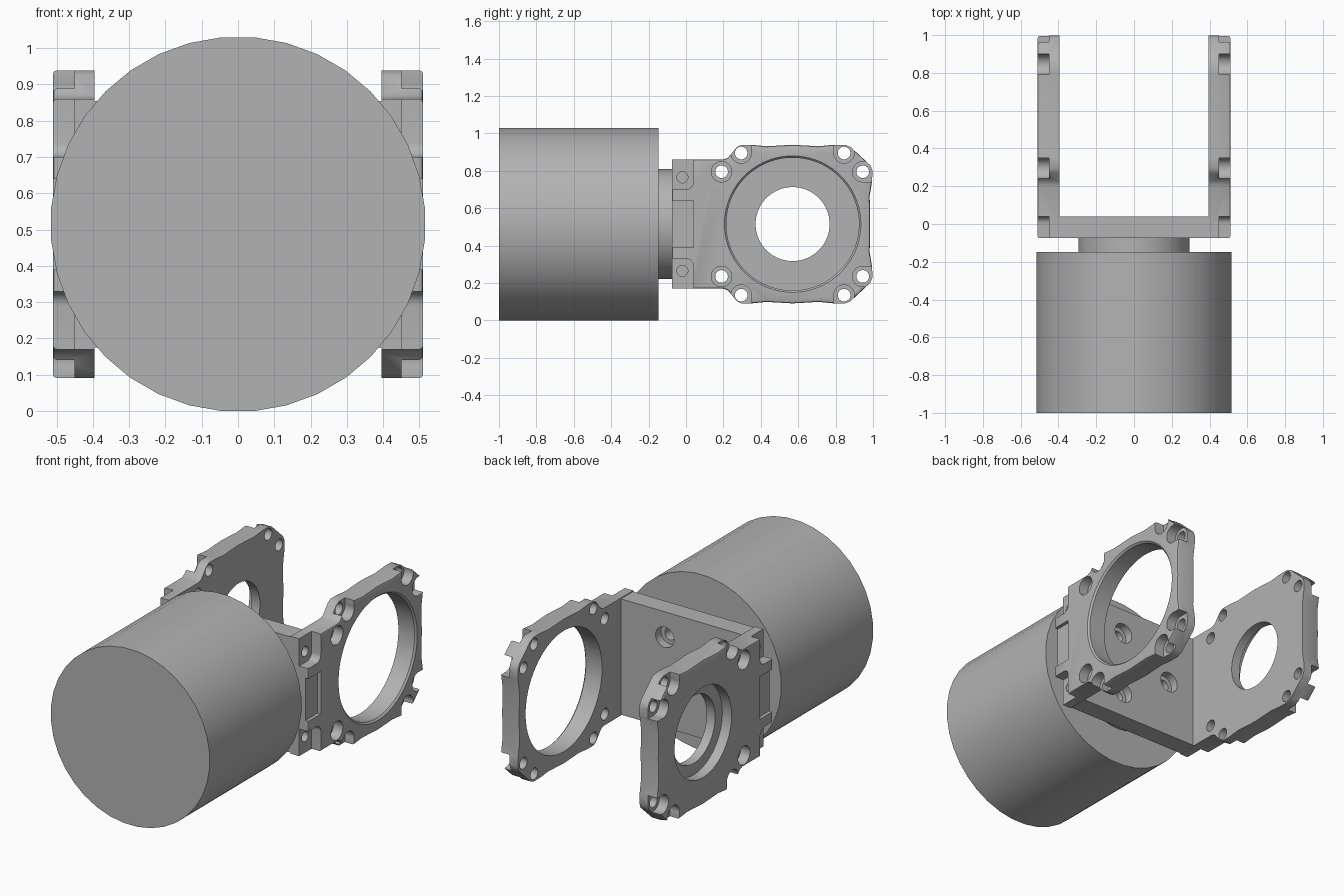
import bpy, bmesh
from math import radians, sin, cos, pi
from mathutils import Matrix, Vector

cube = bpy.data.objects.get("Cube")
if cube:
    bpy.data.objects.remove(cube, do_unlink=True)

MID = 0.515           # height of the main axis
IN, OUT = 0.395, 0.51  # inner and outer face of a side plate
SEAT = 0.45           # floor of the screw recesses
RING = 0.57           # y of the large bores

grey = bpy.data.materials.new("plain grey")
grey.use_nodes = True
tone = (0.45, 0.45, 0.45, 1)
grey.diffuse_color = tone
grey.node_tree.nodes["Principled BSDF"].inputs["Base Color"].default_value = tone


def make(name, bm):
    bmesh.ops.recalc_face_normals(bm, faces=bm.faces)
    mesh = bpy.data.meshes.new(name)
    bm.to_mesh(mesh)
    bm.free()
    mesh.materials.append(grey)
    obj = bpy.data.objects.new(name, mesh)
    bpy.context.collection.objects.link(obj)
    return obj


def rod(name, axis, centre, radius, lo, hi, sides=32, radius2=None):
    """Cylinder along x or y, from lo to hi; centre gives the other two coordinates."""
    bm = bmesh.new()
    bmesh.ops.create_cone(bm, cap_ends=True, segments=sides, radius1=radius,
                          radius2=radius if radius2 is None else radius2, depth=hi - lo)
    bmesh.ops.rotate(bm, verts=bm.verts, matrix=Matrix.Rotation(pi / sides, 3, 'Z'))
    mid, (a, b) = (lo + hi) / 2, centre
    if axis == 'x':
        turn, place = Matrix.Rotation(pi / 2, 3, 'Y'), Vector((mid, a, b))
    else:
        turn, place = Matrix.Rotation(-pi / 2, 3, 'X'), Vector((a, mid, b))
    bmesh.ops.rotate(bm, verts=bm.verts, matrix=turn)
    bmesh.ops.translate(bm, verts=bm.verts, vec=place)
    return make(name, bm)


def prism(name, outline, lo, hi, rim=0):
    """Extrude a (y, z) outline along x, softening the edge around the outer face."""
    bm = bmesh.new()
    face = bm.faces.new([bm.verts.new((lo, y, z)) for y, z in outline])
    top = bmesh.ops.extrude_face_region(bm, geom=[face])["geom"]
    verts = [g for g in top if isinstance(g, bmesh.types.BMVert)]
    bmesh.ops.translate(bm, verts=verts, vec=(hi - lo, 0, 0))
    if rim:
        edges = [e for e in bm.edges if all(v in verts for v in e.verts)]
        bmesh.ops.bevel(bm, geom=edges, offset=rim, segments=2, profile=0.5, affect='EDGES')
    return make(name, bm)


def rect(y0, y1, z0, z1):
    return [(y0, z0), (y1, z0), (y1, z1), (y0, z1)]


def cut(obj, cutter):
    cutter.hide_render = True
    mod = obj.modifiers.new("cut", 'BOOLEAN')
    mod.object, mod.operation, mod.solver = cutter, 'DIFFERENCE', 'EXACT'
    bpy.context.view_layer.objects.active = obj
    bpy.ops.object.modifier_apply(modifier="cut")
    bpy.data.objects.remove(cutter, do_unlink=True)


def finish(obj, angle=32):
    bpy.ops.object.select_all(action='DESELECT')
    obj.select_set(True)
    bpy.context.view_layer.objects.active = obj
    bpy.ops.object.shade_smooth_by_angle(angle=radians(angle))


# Upper half of the side plate silhouette, as (y, height above the axis)
half = [(-0.075, 0.345), (0.2, 0.345), (0.225, 0.355), (0.27, 0.41), (0.295, 0.424),
        (0.35, 0.424), (0.43, 0.416), (0.57, 0.424), (0.71, 0.416), (0.79, 0.424),
        (0.85, 0.424), (0.88, 0.412), (0.985, 0.315), (0.997, 0.285), (0.995, 0.23),
        (0.982, 0.15), (0.985, 0)]
outline = [(y, MID + h) for y, h in half]
outline += [(y, MID - h) for y, h in reversed(half[:-1])]


def side_plate(name):
    plate = prism(name, outline, IN, OUT, rim=0.01)
    for s in (1, -1):
        # Screw holes with counterbores; the outer ones break through the edge
        for y, h, open_y, open_z in ((0.295, 0.38, 0, 1), (0.845, 0.38, 0, 1),
                                     (0.19, 0.28, 0, 0), (0.945, 0.28, 1, 0)):
            z = MID + s * h
            cut(plate, rod("bore", 'x', (y, z), 0.034, 0.3, 0.6, 20))
            cut(plate, rod("seat", 'x', (y, z), 0.055, SEAT, 0.6, 24))
            if open_z:
                cut(plate, prism("slot", rect(y - 0.054, y + 0.054, z, z + s * 0.1), SEAT, 0.6))
            if open_y:
                cut(plate, prism("slot", rect(y, y + 0.1, z - 0.054, z + 0.054), SEAT, 0.6))
        # Recessed front corner with a rounded inner corner and a small screw hole
        arc = [(0.04 * sin(a), 0.04 * cos(a)) for a in (pi / 2 * i / 6 for i in range(7))]
        corner = [(-0.1, MID + s * 0.185)]
        corner += [(dy, MID + s * (0.225 - dz)) for dy, dz in arc]
        corner += [(0.04, MID + s * 0.4), (-0.1, MID + s * 0.4)]
        cut(plate, prism("corner", corner, SEAT, 0.6))
        cut(plate, rod("screw", 'x', (-0.02, MID + s * 0.25), 0.03, SEAT - 0.04, 0.6, 16))
    # Shallow pocket in the middle of the front edge
    cut(plate, prism("pocket", rect(-0.1, 0.04, MID - 0.125, MID + 0.125), OUT - 0.02, 0.6))
    return plate


# Left plate with one wide bore and a softened rim
left_plate = side_plate("left_side_plate")
cut(left_plate, rod("bore", 'x', (RING, MID), 0.355, 0.3, 0.6, 64))
cut(left_plate, rod("rim", 'x', (RING, MID), 0.355, OUT - 0.01, OUT + 0.01, 64, 0.375))
finish(left_plate)

# Right plate with a stepped, narrower bore
right_plate = side_plate("right_side_plate")
cut(right_plate, rod("bore", 'x', (RING, MID), 0.198, 0.3, 0.6, 48))
cut(right_plate, rod("step", 'x', (RING, MID), 0.265, SEAT, 0.6, 48))
right_plate.data.transform(Matrix.Scale(-1, 4, (1, 0, 0)))
right_plate.data.flip_normals()
finish(right_plate)

# Cross plate joining the sides, with three counterbored holes
cross_plate = prism("cross_plate", rect(-0.073, 0.04, MID - 0.34, MID + 0.34), -0.4, 0.4)
for k in range(3):
    a = pi / 3 + k * 2 * pi / 3
    spot = (0.22 * cos(a), MID + 0.22 * sin(a))
    cut(cross_plate, rod("bore", 'y', spot, 0.035, -0.2, 0.2, 20))
    cut(cross_plate, rod("seat", 'y', spot, 0.06, -0.01, 0.2, 24))
finish(cross_plate)

# Round spacer and the large drum
finish(rod("spacer_disc", 'y', (0, MID), 0.295, -0.15, -0.073, 48))
finish(rod("drum", 'y', (0, MID), 0.517, -1, -0.147, 36))
